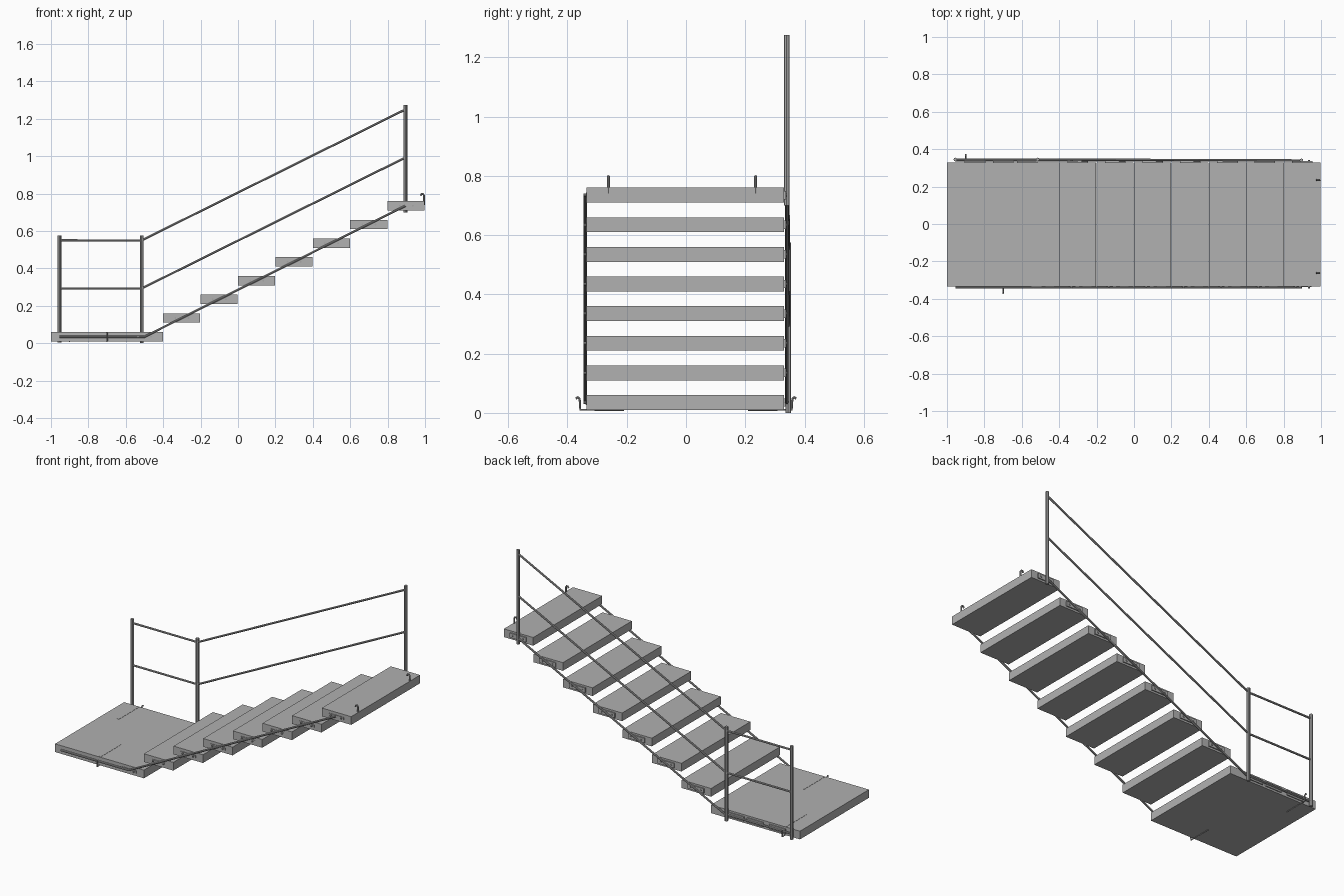
import bpy
from mathutils import Vector

if "Cube" in bpy.data.objects:
    bpy.data.objects.remove(bpy.data.objects["Cube"], do_unlink=True)


def material(name, value):
    m = bpy.data.materials.new(name)
    m.use_nodes = True
    colour = (value, value, value, 1)
    m.diffuse_color = colour
    m.node_tree.nodes["Principled BSDF"].inputs["Base Color"].default_value = colour
    return m


grey = material("plain grey", 0.44)
rail_grey = material("rail grey", 0.38)


def box(name, low, high, mat=grey):
    low, high = Vector(low), Vector(high)
    bpy.ops.mesh.primitive_cube_add(size=1, location=(low + high) / 2)
    ob = bpy.context.object
    ob.name = name
    ob.scale = high - low
    ob.data.materials.append(mat)
    return ob


def tube(name, points, radius):
    """Round bar that follows a polyline."""
    curve = bpy.data.curves.new(name, "CURVE")
    curve.dimensions = "3D"
    curve.bevel_depth = radius
    curve.bevel_resolution = 2
    curve.use_fill_caps = True
    spline = curve.splines.new("POLY")
    spline.points.add(len(points) - 1)
    for p, co in zip(spline.points, points):
        p.co = (*co, 1)
    ob = bpy.data.objects.new(name, curve)
    bpy.context.collection.objects.link(ob)
    bpy.ops.object.select_all(action="DESELECT")
    ob.select_set(True)
    bpy.context.view_layer.objects.active = ob
    bpy.ops.object.convert(target="MESH")
    ob = bpy.context.object
    ob.data.materials.clear()
    ob.data.materials.append(rail_grey)
    bpy.ops.object.shade_smooth_by_angle()
    return ob


FRONT, BACK = -0.335, 0.33
THICK = 0.05


def bracket(name, x, z, side):
    """Rod clip with two bolts on the end of a tread."""
    face = BACK if side > 0 else FRONT
    half, tall, depth = (0.055, 0.014, 0.007) if side > 0 else (0.05, 0.008, 0.003)
    edges = sorted((face, face + side * depth))
    box(name + "_plate", (x - half, edges[0], z - tall), (x + half, edges[1], z + tall))
    for dx in (-0.035, 0.035):
        tube(name + "_bolt", [(x + dx, face, z), (x + dx, face + side * 0.011, z)], 0.005)


# Landing and treads
box("landing", (-1, FRONT, 0.01), (-0.4, BACK, 0.06))
for x in (-0.85, -0.7, -0.57):
    bracket("landing_back_bracket", x, 0.035, 1)
bracket("landing_front_bracket", -0.5, 0.035, -1)
for i in range(7):
    x, z = -0.4 + 0.2 * i, 0.11 + 0.1 * i
    box("tread", (x, FRONT, z), (x + 0.198, BACK, z + THICK))
    for side in (-1, 1):
        bracket("tread_bracket", x + 0.1, z + THICK / 2, side)

# Side rods carrying the treads
for y in (-0.34, 0.34):
    tube("side_rod", [(-0.955, y, 0.035), (-0.5, y, 0.035), (0.895, y, 0.735)], 0.006)

# Railing posts
RAIL_Y = 0.345
for x, y, low, high in ((-0.955, RAIL_Y, 0.005, 0.575), (-0.515, RAIL_Y, 0.0, 0.575),
                        (0.895, 0.34, 0.7, 1.275)):
    tube("railing_post", [(x, y, low), (x, y, high)], 0.01)

# Handrail and middle rail, level over the landing and sloped over the treads
for name, z, top in (("handrail", 0.55, 1.25), ("middle_rail", 0.293, 0.993)):
    tube(name, [(-0.955, RAIL_Y, z), (-0.515, RAIL_Y, z), (0.895, 0.34, top)], 0.006)

# Curled hooks on the top tread
for y in (-0.262, 0.235):
    tube("top_hook", [(0.994, y, 0.74), (0.994, y, 0.79), (0.989, y, 0.798),
                      (0.981, y, 0.798), (0.976, y, 0.788)], 0.005)

# Hooks under the landing, with flat straps above and below
for x, side in ((-0.7, -1), (-0.9, 1)):
    tube("landing_hook", [(x, side * 0.21, 0.0105), (x, side * 0.357, 0.0105),
                          (x, side * 0.359, 0.048), (x, side * 0.365, 0.053),
                          (x, side * 0.372, 0.048)], 0.004)
    ends = sorted((side * 0.13, side * 0.328))
    box("landing_strap", (x - 0.006, ends[0], 0.056), (x + 0.006, ends[1], 0.0612))
